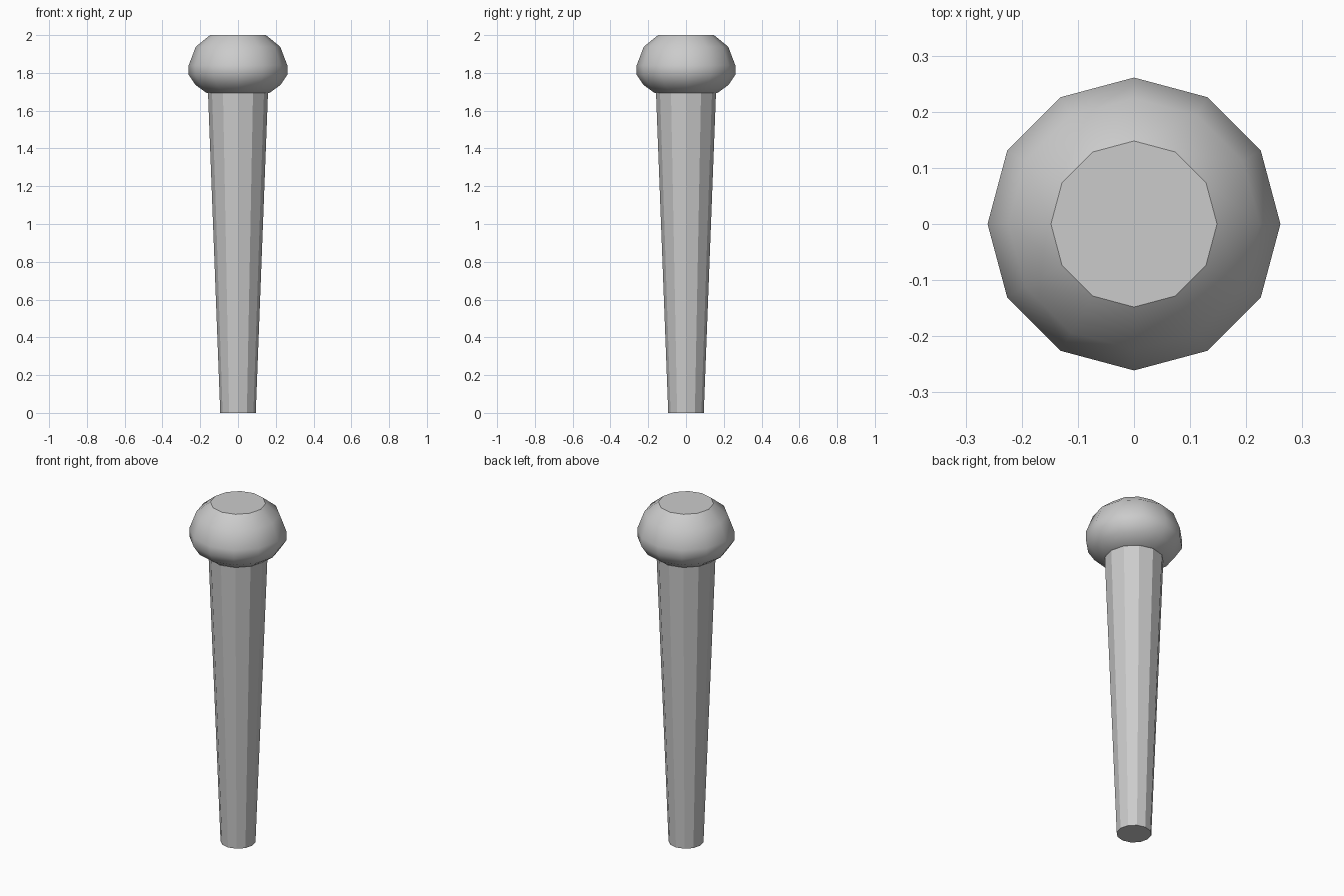
import bpy, bmesh
from math import cos, sin, pi, radians

if "Cube" in bpy.data.objects:
    bpy.data.objects.remove(bpy.data.objects["Cube"])

SIDES = 12


def lathe(name, profile, smooth_angle=None):
    """Revolve (radius, z) points into a capped solid."""
    bm = bmesh.new()
    rings = [[bm.verts.new((r * cos(2 * pi * i / SIDES), r * sin(2 * pi * i / SIDES), z))
              for i in range(SIDES)] for r, z in profile]
    for a, b in zip(rings, rings[1:]):
        for i in range(SIDES):
            j = (i + 1) % SIDES
            bm.faces.new((a[i], a[j], b[j], b[i]))
    bm.faces.new(rings[0][::-1])
    bm.faces.new(rings[-1])
    mesh = bpy.data.meshes.new(name)
    bm.to_mesh(mesh)
    bm.free()
    obj = bpy.data.objects.new(name, mesh)
    bpy.context.collection.objects.link(obj)
    if smooth_angle:
        bpy.ops.object.select_all(action='DESELECT')
        obj.select_set(True)
        bpy.context.view_layer.objects.active = obj
        bpy.ops.object.shade_smooth_by_angle(angle=radians(smooth_angle))
    return obj


# Tapered faceted shaft
lathe("shaft", [(0.094, 0.0), (0.159, 1.70)])

# Rounded knob with a flat top
lathe("knob", [(0.145, 1.69), (0.168, 1.695), (0.226, 1.737), (0.261, 1.79),
               (0.261, 1.84), (0.224, 1.938), (0.148, 2.0)], 35)
